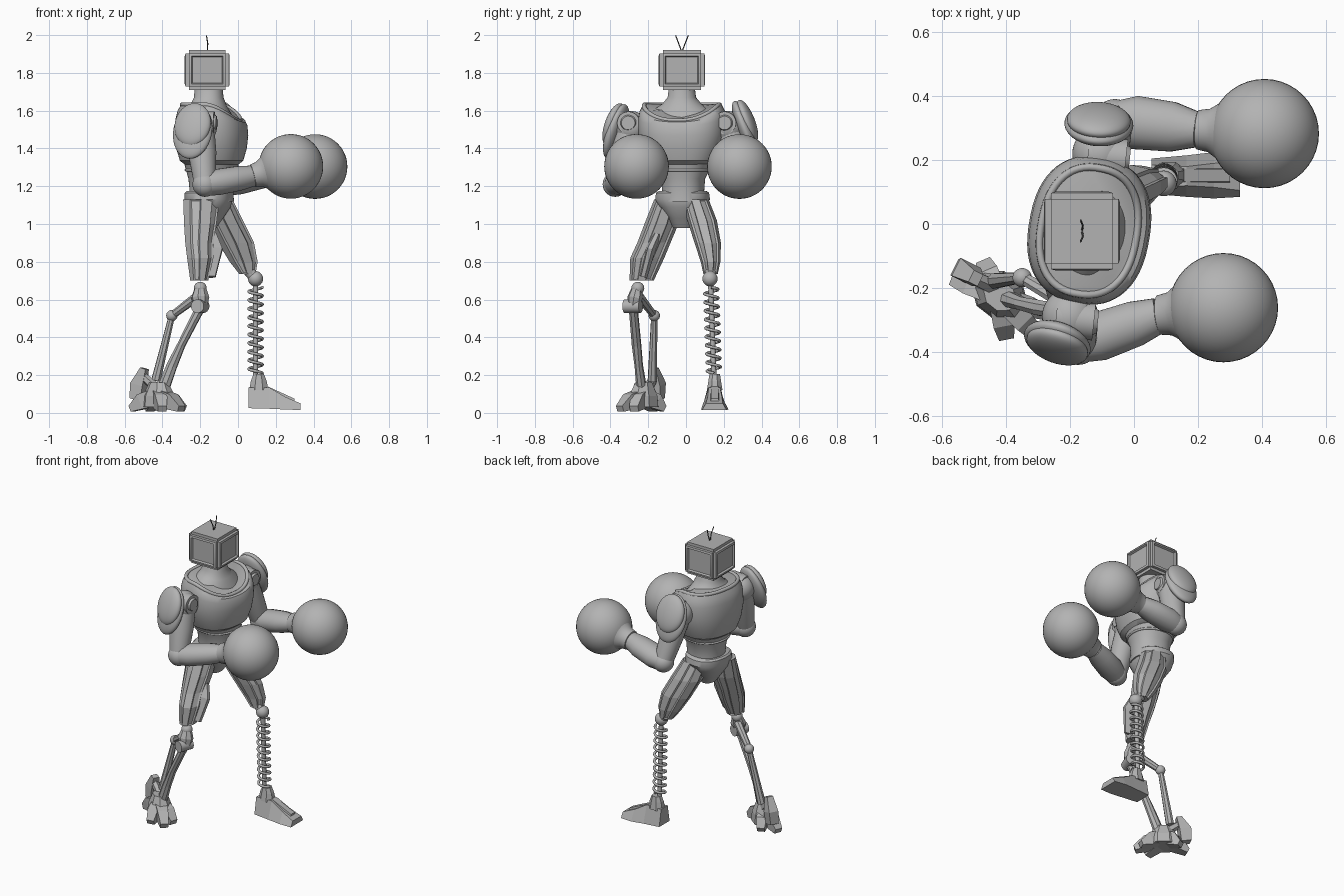
import bpy, bmesh
from math import sin, cos, pi, copysign, radians
from mathutils import Vector, Matrix

if "Cube" in bpy.data.objects:
    bpy.data.objects.remove(bpy.data.objects["Cube"])


def material(name, value):
    m = bpy.data.materials.new(name)
    m.use_nodes = True
    m.diffuse_color = (value, value, value, 1)
    m.node_tree.nodes["Principled BSDF"].inputs["Base Color"].default_value = (value, value, value, 1)
    return m


GREY = material("plain grey", 0.45)
DARK = material("dark wire", 0.08)


def finish(name, bm, smooth=True):
    bmesh.ops.recalc_face_normals(bm, faces=bm.faces)
    me = bpy.data.meshes.new(name)
    bm.to_mesh(me)
    bm.free()
    me.materials.append(GREY)
    ob = bpy.data.objects.new(name, me)
    bpy.context.collection.objects.link(ob)
    if smooth:
        bpy.ops.object.select_all(action='DESELECT')
        ob.select_set(True)
        bpy.context.view_layer.objects.active = ob
        bpy.ops.object.shade_smooth_by_angle(angle=radians(35))
    return ob


def skin(name, rings, smooth=True, panels=False):
    """Skin closed rings of points; panels recesses alternate strips."""
    bm = bmesh.new()
    vs = [[bm.verts.new(p) for p in r] for r in rings]
    n = len(rings[0])
    strips = [[] for _ in range(n)]
    for a, b in zip(vs, vs[1:]):
        for i in range(n):
            strips[i].append(bm.faces.new((a[i], a[(i + 1) % n], b[(i + 1) % n], b[i])))
    bm.faces.new(vs[0])
    bm.faces.new(vs[-1])
    bmesh.ops.recalc_face_normals(bm, faces=bm.faces)
    if panels:
        for s in strips[::2]:
            bmesh.ops.inset_region(bm, faces=s, thickness=0.009, depth=-0.007)
    return finish(name, bm, smooth)


def oval(cx, cy, z, rx, ry, n=40, power=1.0, turn=0.0, drop=0.0):
    """Horizontal ring; drop lowers its +x side."""
    pts = []
    for i in range(n):
        t = 2 * pi * (i + 0.5) / n
        c, s = cos(t), sin(t)
        x = rx * copysign(abs(c) ** power, c)
        y = ry * copysign(abs(s) ** power, s)
        pts.append((cx + x * cos(turn) - y * sin(turn), cy + x * sin(turn) + y * cos(turn),
                    z - drop * max(c, 0) ** 1.5))
    return pts


def tube(name, sections, n=24, smooth=True, panels=False):
    """Limb through (point, side radius, height radius) sections."""
    pts = [Vector(s[0]) for s in sections]
    d = (pts[-1] - pts[0]).normalized()
    side = d.cross(Vector((0, 0, 1)))
    side = side.normalized() if side.length > 0.05 else Vector((0, 1, 0))
    up = side.cross(d)
    rings = []
    for p, s in zip(pts, sections):
        ang = [2 * pi * (i + 0.5) / n for i in range(n)]
        k = 1.3 if n == 4 else 1
        rings.append([p + side * cos(a) * s[1] * k + up * sin(a) * s[2] * k for a in ang])
    return skin(name, rings, smooth, panels)


def rod(name, a, b, ra, rb=None, n=16):
    rb = rb or ra
    return tube(name, [(a, ra, ra), (b, rb, rb)], n)


def ball(name, loc, size, rot=(0, 0, 0)):
    bm = bmesh.new()
    bmesh.ops.create_uvsphere(bm, u_segments=40, v_segments=24, radius=1)
    size = size if isinstance(size, tuple) else (size,) * 3
    bmesh.ops.scale(bm, vec=size, verts=bm.verts)
    ob = finish(name, bm)
    ob.location, ob.rotation_euler = loc, rot
    return ob


def wire(name, pts, depth, cyclic=False, mat=GREY):
    cu = bpy.data.curves.new(name, 'CURVE')
    cu.dimensions, cu.bevel_depth, cu.bevel_resolution = '3D', depth, 2
    cu.use_fill_caps = True
    sp = cu.splines.new('POLY')
    sp.points.add(len(pts) - 1)
    for q, p in zip(sp.points, pts):
        q.co = (*p, 1)
        q.radius = 1
    sp.use_cyclic_u = cyclic
    cu.materials.append(mat)
    ob = bpy.data.objects.new(name, cu)
    bpy.context.collection.objects.link(ob)


# Head: bevelled box with recessed panels on its four sides
bm = bmesh.new()
bmesh.ops.create_cube(bm, size=1)
bmesh.ops.scale(bm, vec=(0.23, 0.238, 0.21), verts=bm.verts)
bmesh.ops.bevel(bm, geom=bm.edges[:], offset=0.018, segments=2, affect='EDGES')
sides = [f for f in bm.faces if f.calc_area() > 0.02 and abs(f.normal.z) < 0.1]
bmesh.ops.inset_individual(bm, faces=sides, thickness=0.018, depth=0.004)
bmesh.ops.inset_individual(bm, faces=sides, thickness=0.008, depth=-0.012)
head = finish("head", bm)
head.location = (-0.163, -0.022, 1.815)
for y in (-0.055, 0.012):
    wire("antenna", [(-0.163, -0.022, 1.91), (-0.16, (y - 0.022) / 2, 1.955), (-0.167, y, 1.998)], 0.003, mat=DARK)

# Torso: chest, collar band, neck, abdomen and pelvis
TURN = radians(-10)
chest = [(1.315, .14, .15, 0), (1.335, .165, .185, 0), (1.40, .183, .215, 0), (1.48, .19, .232, .01),
         (1.56, .185, .232, .04), (1.60, .175, .225, .06), (1.63, .158, .21, .085), (1.635, .14, .19, .085)]
skin("chest", [oval(-0.14, -0.02, z, rx, ry, 56, 0.85, TURN, dr) for z, rx, ry, dr in chest])
wire("collar_band", oval(-0.142, -0.022, 1.632, .15, .2, 56, 0.85, TURN, .085), 0.012, True)
neck = [(1.56, .14, .185, .05), (1.60, .125, .16, .03), (1.635, .095, .105, .01), (1.67, .078, .075, 0), (1.74, .073, .066, 0)]
skin("neck", [oval(-0.155, -0.022, z, rx, ry, 40, 0.95, TURN, dr) for z, rx, ry, dr in neck])
abdomen = [(1.12, .118, .112), (1.17, .115, .11), (1.24, .122, .115), (1.30, .138, .145), (1.35, .15, .17)]
skin("abdomen", [oval(-0.14, -0.015, z, rx, ry, 40, 0.9, TURN) for z, rx, ry in abdomen])
pelvis = [(0.98, .04, .05), (1.03, .075, .075), (1.09, .115, .12), (1.13, .125, .145), (1.165, .125, .14), (1.175, .115, .125)]
skin("pelvis", [oval(-0.155, -0.018, z, rx, ry, 32, 0.85, TURN) for z, rx, ry in pelvis])
wire("waist_ring", oval(-0.14, -0.015, 1.285, .135, .135, 40, 0.9, TURN), 0.007, True)


# Arms: shoulder joint, pad, upper arm, forearm and round glove
def arm(side, shoulder, disc, elbow, wrist, glove, pad, tilt, spin, thick):
    s, e, w, g = map(Vector, (shoulder, elbow, wrist, glove))
    ball(side + "_shoulder", s, 0.088)
    q = Vector(disc)
    f = Vector((0.95, -0.1, 0)).normalized()
    tube(side + "_shoulder_joint", [(q - f * 0.12, .06, .06), (q, .06, .06)], 32)
    tube(side + "_shoulder_cap", [(q, .042, .042), (q + f * 0.012, .036, .036)], 32)
    ball(side + "_shoulder_pad", pad, (0.108, 0.042, 0.152), (tilt, 0, spin))
    out = Vector((0, copysign(0.012, s.y), 0.035))
    ball(side + "_pad_crest", Vector(pad) + out, (0.1, 0.04, 0.12), (tilt, 0, spin))
    tube(side + "_upper_arm", [(s, .075, .075), (s.lerp(e, .45), .075, .072), (s.lerp(e, .85), .062, .062), (e, .058, .058)])
    ball(side + "_elbow", e, 0.066)
    tube(side + "_forearm", [(e, .062, .062), (e.lerp(w, .25), thick, .07), (e.lerp(w, .7), thick * .93, .066), (w, .056, .056)], 16)
    ax = (g - w).normalized()
    near = (g - w).length - 0.11
    flare = [(-.02, .058), (0, .062), (.35, .068), (.65, .088), (.85, .11), (1, .13)]
    tube(side + "_glove_cuff", [(w + ax * near * t, r, r) for t, r in flare], 40)
    ball(side + "_glove", g, 0.171)


arm("right", (-0.2, -0.29, 1.51), (-0.125, -0.305, 1.535), (-0.175, -0.375, 1.21), (0.08, -0.285, 1.255),
    (0.28, -0.262, 1.305), (-0.24, -0.37, 1.49), -0.33, -0.33, 0.078)
arm("left", (-0.105, 0.22, 1.51), (-0.025, 0.205, 1.535), (-0.06, 0.325, 1.21), (0.2, 0.295, 1.27),
    (0.408, 0.283, 1.304), (-0.11, 0.312, 1.51), 0.38, -0.05, 0.085)

# Left leg: panelled thigh, ball knee, spring shin, wedge foot
thigh = [(-0.11, .05, 1.13, .085, .07), (-0.07, .085, 1.02, .1, .078), (-0.01, .115, .9, .1, .07),
         (0.03, .13, .80, .078, .052), (0.05, .13, .735, .045, .038)]
skin("left_thigh", [oval(*s, n=10) for s in thigh], False, True)
ball("left_knee", (0.093, 0.127, 0.71), 0.04)
rod("left_knee_link", (0.05, 0.13, 0.76), (0.093, 0.127, 0.71), 0.03)
rod("left_shin_core", (0.093, 0.13, 0.7), (0.093, 0.148, 0.18), 0.014)
turns, step = 10, 20
coil = []
for i in range(turns * step + 1):
    k, a = i / (turns * step), 2 * pi * i / step
    coil.append((0.093 + 0.036 * cos(a), 0.133 + 0.015 * k + 0.036 * sin(a), 0.665 - 0.455 * k))
wire("left_shin_spring", coil, 0.008)
skin("left_ankle", [oval(0.11, 0.152, z, rx, ry, 8, 1) for z, rx, ry in ((.12, .055, .045), (.17, .045, .036), (.205, .03, .03))], False)


def slab(x, z0, z1, y0, y1, inset):
    return [(x, y0, z0), (x, y1, z0), (x, y1 - inset, z1), (x, y0 + inset, z1)]


skin("left_foot", [slab(0.055, .025, .135, .095, .205, .02), slab(0.165, .022, .135, .085, .215, .035),
                   slab(0.25, .018, .085, .08, .225, .035), slab(0.332, .015, .05, .085, .215, .02)], False)
skin("left_foot_ridge", [slab(0.14, .1, .148, .125, .18, .008), slab(0.3, .04, .075, .125, .18, .008)], False)

# Right leg: panelled thigh with knee plate and two-rod shin
thigh = [(-0.195, -.09, 1.13, .1, .078), (-0.2, -.13, 1.0, .09, .09), (-0.205, -.17, .9, .078, .088),
         (-0.2, -.205, .82, .073, .09), (-0.205, -.235, .70, .05, .064)]
skin("right_thigh", [oval(*s, n=10) for s in thigh], False, True)
tube("right_thigh_plate", [((-0.14, -.15, .95), .03, .02), ((-0.125, -.185, .87), .05, .025), ((-0.15, -.225, .72), .035, .02)], 6, False)
ball("right_knee", (-0.2, -0.255, 0.66), 0.034)
tube("right_knee_bracket", [((-0.2, -.255, .67), .028, .028), ((-0.2, -.27, .61), .05, .04), ((-0.195, -.28, .55), .03, .03)], 8, False)
rod("right_knee_drum", (-0.215, -0.325, 0.565), (-0.185, -0.24, 0.565), 0.036, n=24)
rod("right_knee_rear_link", (-0.21, -0.25, 0.62), (-0.35, -0.168, 0.515), 0.026, 0.02, 8)
ball("right_rear_joint", (-0.35, -0.168, 0.515), 0.03)
rod("right_rear_rod", (-0.35, -0.168, 0.515), (-0.435, -0.178, 0.17), 0.017, 0.026, 8)
tube("right_shin", [((-0.195, -.28, .565), .024, .026), ((-0.3, -.262, .36), .026, .022), ((-0.35, -.25, .25), .022, .03),
                    ((-0.395, -.235, .13), .028, .034)], 8, False)

# Right foot: hub, splayed claws and upright heel block
skin("right_foot_hub", [oval(-0.42, -0.225, z, rx, ry, 8, 1, radians(-38)) for z, rx, ry in
                        ((.03, .1, .075), (.09, .095, .07), (.16, .055, .045))], False)
claws = [(-0.285, -0.275), (-0.3, -0.35), (-0.4, -0.355), (-0.565, -0.17), (-0.47, -0.12)]
for i, (x, y) in enumerate(claws):
    root, tip = Vector((-0.425, -0.225, 0.085)), Vector((x, y, 0.022))
    tube("right_claw_%d" % (i + 1), [(root, .036, .05), (root.lerp(tip, .6) + Vector((0, 0, .012)), .036, .045),
                                     (tip, .026, .018)], 4, False)
tube("right_heel_block", [((-0.535, -.15, .07), .03, .035), ((-0.525, -.15, .15), .034, .04), ((-0.495, -.17, .235), .022, .018)], 4, False)
rod("right_heel_strut", (-0.51, -0.165, 0.2), (-0.43, -0.2, 0.13), 0.022, 0.028, 6)
